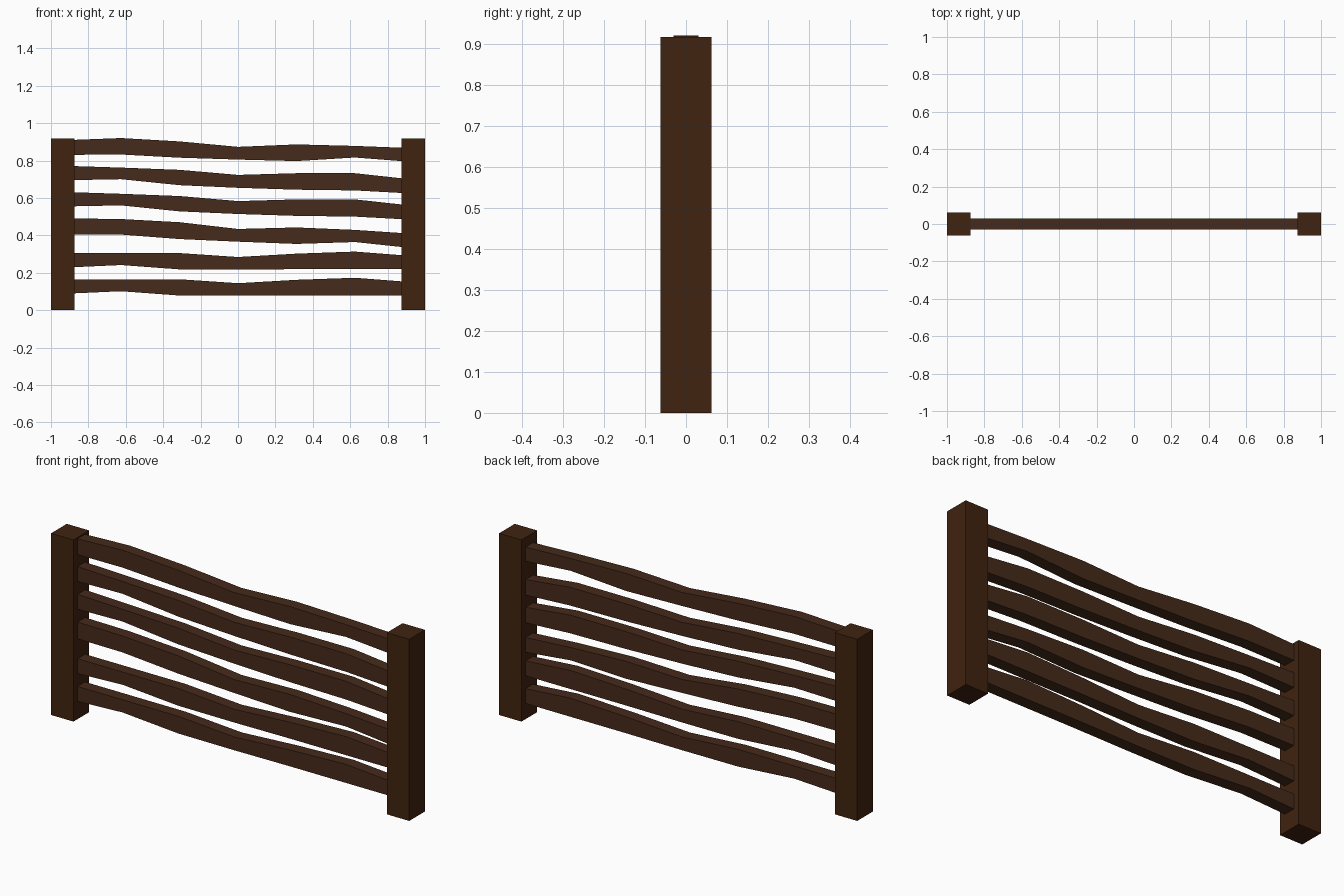
import bpy

if "Cube" in bpy.data.objects:
    bpy.data.objects.remove(bpy.data.objects["Cube"])

def material(name, color):
    m = bpy.data.materials.new(name)
    m.diffuse_color = (*color, 1)
    m.use_nodes = True
    m.node_tree.nodes["Principled BSDF"].inputs["Base Color"].default_value = m.diffuse_color
    return m

post_wood = material("post_wood", (0.052, 0.017, 0.005))
rail_wood = material("rail_wood", (0.061, 0.023, 0.011))

def extrude_profile(name, outline, half_depth, mat):
    """Prism from an x-z outline, given counter-clockwise seen from the front."""
    n = len(outline)
    verts = [(x, y, z) for y in (-half_depth, half_depth) for x, z in outline]
    half = n // 2
    faces = []
    for i in range(half - 1):          # front and back strips of quads
        a, b, c, d = i, i + 1, n - 2 - i, n - 1 - i
        faces += [(a, b, c, d), (d + n, c + n, b + n, a + n)]
    for i in range(n):                 # rim
        j = (i + 1) % n
        faces.append((j, i, i + n, j + n))
    mesh = bpy.data.meshes.new(name)
    mesh.from_pydata(verts, [], faces)
    mesh.materials.append(mat)
    obj = bpy.data.objects.new(name, mesh)
    bpy.context.collection.objects.link(obj)
    return obj

# Square end posts
for side, x in (("left", -0.9375), ("right", 0.9375)):
    w = 0.0625
    extrude_profile(side + "_post",
                    [(x - w, 0), (x + w, 0), (x + w, 0.917), (x - w, 0.917)],
                    w, post_wood)

# Wavy rails, ends let into the posts; (bottom heights, top heights)
stations = [-0.9375 + 0.3125 * i for i in range(7)]
wave_top = ([.830, .832, .815, .805, .797, .816, .792],
            [.908, .920, .902, .873, .886, .878, .866])
wave_upper = ([.694, .700, .668, .654, .644, .640, .623],
              [.772, .762, .750, .723, .732, .732, .698])
wave_middle = ([.406, .404, .380, .366, .354, .364, .331],
               [.491, .487, .470, .434, .442, .429, .408])
wave_lower = ([.227, .241, .218, .217, .219, .219, .219],
              [.305, .305, .305, .284, .302, .313, .289])
rails = [(wave_top, 0), (wave_upper, 0), (wave_upper, -0.14),
         (wave_middle, 0), (wave_lower, 0), (wave_lower, -0.14)]
for k, ((low, high), dz) in enumerate(rails, 1):
    outline = [(x, z + dz) for x, z in zip(stations, low)]
    outline += [(x, z + dz) for x, z in zip(reversed(stations), reversed(high))]
    extrude_profile(f"rail_{k}", outline, 0.03, rail_wood)
